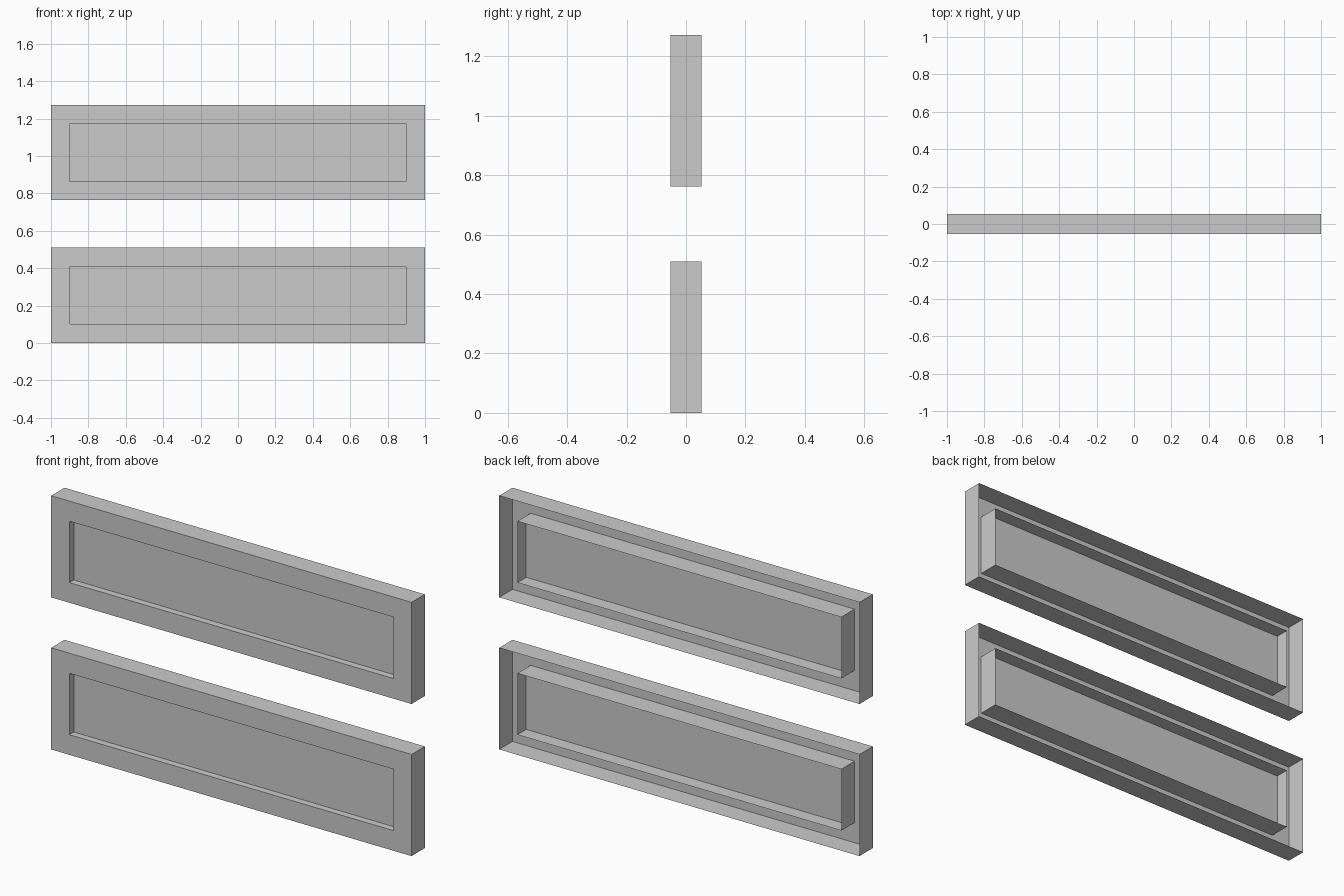
import bpy, bmesh

if "Cube" in bpy.data.objects:
    bpy.data.objects.remove(bpy.data.objects["Cube"])

HALF_DEPTH = 0.0525   # panels run from y = -0.0525 to +0.0525
HEIGHT = 0.51
BORDER = 0.101
PANEL_Y = -0.0175     # recessed infill plane


def ring(bm, inset, y, z0):
    """Rectangular loop of vertices inset from the panel outline."""
    x, lo, hi = 1 - inset, z0 + inset, z0 + HEIGHT - inset
    return [bm.verts.new((px, y, pz))
            for px, pz in ((-x, lo), (x, lo), (x, hi), (-x, hi))]


def bridge(bm, a, b):
    """Join two rectangular loops with four quads."""
    for i in range(4):
        j = (i + 1) % 4
        bm.faces.new((a[i], a[j], b[j], b[i]))


def recessed_panel(name, z0):
    bm = bmesh.new()
    # Thin sheet: outer walls, front border, recess, then open-backed tube
    outer_back = ring(bm, 0, HALF_DEPTH, z0)
    outer_front = ring(bm, 0, -HALF_DEPTH, z0)
    inner_front = ring(bm, BORDER, -HALF_DEPTH, z0)
    infill = ring(bm, BORDER, PANEL_Y, z0)
    inner_back = ring(bm, BORDER, HALF_DEPTH, z0)
    loops = (outer_back, outer_front, inner_front, infill, inner_back)
    for a, b in zip(loops, loops[1:]):
        bridge(bm, b, a)
    # Recessed infill face, looking towards -y
    bm.faces.new(infill)
    mesh = bpy.data.meshes.new(name)
    bm.to_mesh(mesh)
    bm.free()
    obj = bpy.data.objects.new(name, mesh)
    bpy.context.collection.objects.link(obj)


# Two identical stacked panels
recessed_panel("lower_panel", 0.0)
recessed_panel("upper_panel", 0.763)
